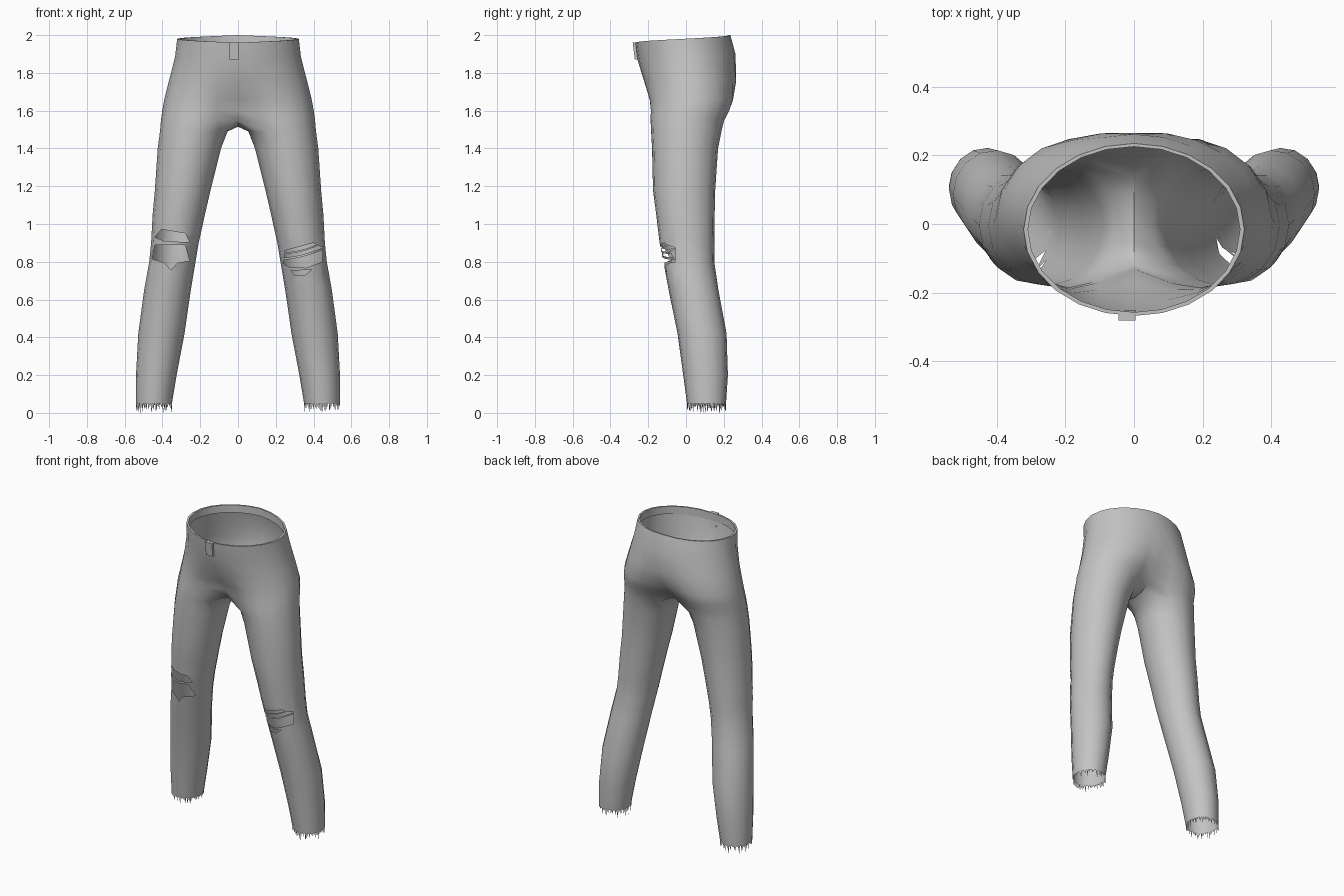
import bpy, bmesh, math, random
from mathutils import Vector

if "Cube" in bpy.data.objects:
    bpy.data.objects.remove(bpy.data.objects["Cube"])

random.seed(4)
K, J = 12, 3            # half-hip segments, points across the crotch
DIP = 50                # degrees the leg ring wraps toward the inside

cloth = bpy.data.materials.new("grey cloth")
cloth.diffuse_color = (0.55, 0.55, 0.55, 1)
cloth.use_nodes = True
cloth.node_tree.nodes["Principled BSDF"].inputs["Base Color"].default_value = cloth.diffuse_color

# hips: z at front, z at back, half width, front y, back y, blend to leg shape
HIPS = [(1.96, 2.0, .322, -.268, .235, 0), (1.87, 1.90, .333, -.257, .262, 0),
        (1.76, 1.76, .365, -.232, .275, .1), (1.66, 1.66, .39, -.208, .265, .45),
        (1.60, 1.60, .401, -.192, .235, .8), (1.55, 1.55, .408, -.188, .203, 1)]
# legs: z, inner x, outer x, front y, back y
LEGS = [(1.49, .055, .413, -.185, .188), (1.40, .09, .425, -.18, .17),
        (1.18, .145, .44, -.175, .155), (1.05, .175, .452, -.158, .152),
        (.90, .208, .46, -.14, .15), (.80, .225, .47, -.12, .15),
        (.65, .25, .497, -.092, .172), (.42, .283, .528, -.045, .215),
        (.20, .325, .54, -.015, .222), (.05, .35, .54, .005, .212)]


def oval(angle, x0, x1, y0, y1):
    return Vector(((x0 + x1) / 2 + (x1 - x0) / 2 * math.sin(angle),
                   (y0 + y1) / 2 - (y1 - y0) / 2 * math.cos(angle)))


def leg_angle(i):
    if i <= K:
        return math.radians(-DIP + (180 + 2 * DIP) * i / K)
    return math.radians(180 + DIP + (180 - 2 * DIP) * (i - K) / (J + 1))


def hip_row(zf, zb, a, yf, yb, w):
    row = []
    for i in range(K + 1):
        p = oval(math.pi * i / K, -a, a, yf, yb).lerp(oval(leg_angle(i), 0, a, yf, yb), w)
        if i in (0, K):
            p.x = 0
        row.append(Vector((p.x, p.y, zf + (zb - zf) * i / K)))
    return row


def leg_row(z, *size):
    return [Vector((*oval(leg_angle(i), *size), z)) for i in range(K + 1 + J)]


def finish(bm, name, angle=50):
    me = bpy.data.meshes.new(name)
    bm.to_mesh(me)
    bm.free()
    ob = bpy.data.objects.new(name, me)
    bpy.context.collection.objects.link(ob)
    me.materials.append(cloth)
    bpy.ops.object.select_all(action='DESELECT')
    bpy.context.view_layer.objects.active = ob
    ob.select_set(True)
    bpy.ops.object.shade_smooth_by_angle(angle=math.radians(angle))
    return ob


# trouser shell, one half per side, welded along the centre
hips = [hip_row(*r) for r in HIPS]
lip = [Vector((p.x * .96, p.y * .96, p.z)) for p in hips[0]]
lip_low = [p - Vector((0, 0, .05)) for p in lip]
hips = [lip_low, lip] + hips
crotch = list(hips[-1])
for j in range(1, J + 1):
    f = j / (J + 1)
    p = crotch[K].lerp(crotch[0], f)
    p.z -= .035 * math.sin(math.pi * f)
    crotch.append(p)
legs = [crotch] + [leg_row(*r) for r in LEGS]

bm = bmesh.new()
for s in (1, -1):
    for rows, closed in ((hips, False), (legs, True)):
        vs = [[bm.verts.new((p.x * s, p.y, p.z)) for p in row] for row in rows]
        n = len(rows[0])
        for up, low in zip(vs, vs[1:]):
            for i in range(n if closed else n - 1):
                k = (i + 1) % n
                quad = (up[i], low[i], low[k], up[k])
                bm.faces.new(quad if s == 1 else quad[::-1])
bmesh.ops.remove_doubles(bm, verts=bm.verts[:], dist=.0005)
bm.normal_update()

# knee rips: convex outlines in x, z cut out of the front of the legs
RIPS = [[(-.44, .93), (-.405, .972), (-.278, .95), (-.257, .903), (-.39, .91)],
        [(-.455, .815), (-.44, .89), (-.28, .888), (-.257, .805), (-.32, .795), (-.39, .795)],
        [(-.39, .796), (-.32, .796), (-.355, .755)],
        [(.24, .79), (.25, .86), (.40, .90), (.447, .875), (.447, .80), (.36, .768), (.27, .772)],
        [(.28, .753), (.39, .758), (.355, .73), (.30, .728)]]


def front_faces(sx, zlo, zhi):
    return [f for f in bm.faces if f.normal.y < -.03 and f.calc_center_median().x * sx > 0
            and min(v.co.z for v in f.verts) < zhi and max(v.co.z for v in f.verts) > zlo]


for rip in RIPS:
    sx = rip[0][0]
    zs = [p[1] for p in rip]
    mx, mz = sum(p[0] for p in rip) / len(rip), sum(zs) / len(rip)
    planes = []
    for (xa, za), (xb, zb) in zip(rip, rip[1:] + rip[:1]):
        no = Vector((zb - za, 0, xa - xb)).normalized()
        co = Vector((xa, 0, za))
        if (Vector((mx, 0, mz)) - co).dot(no) > 0:
            no = -no
        planes.append((co, no))
        fs = front_faces(sx, min(zs), max(zs))
        geom = fs + list({e for f in fs for e in f.edges}) + list({v for f in fs for v in f.verts})
        bmesh.ops.bisect_plane(bm, geom=geom, dist=1e-5, plane_co=co, plane_no=no)
        bm.normal_update()
    hole = [f for f in front_faces(sx, min(zs), max(zs))
            if all((f.calc_center_median() - co).dot(no) < 0 for co, no in planes)]
    bmesh.ops.delete(bm, geom=hole, context='FACES')
finish(bm, "trousers")


# torn threads stretched across one knee
def knee_y(x, z):
    a, b = LEGS[4], LEGS[5]
    t = (a[0] - z) / (a[0] - b[0])
    x0, x1, y0, y1 = [a[i] + (b[i] - a[i]) * t for i in range(1, 5)]
    u = max(-1, min(1, (2 * x - x0 - x1) / (x1 - x0)))
    return (y0 + y1) / 2 - (y1 - y0) / 2 * math.sqrt(1 - u * u)


bm = bmesh.new()
for xa, za, xb, zb, h in ((.243, .815, .447, .868, .012), (.25, .845, .42, .888, .009)):
    prev = None
    for i in range(9):
        t = i / 8
        x, z = xa + (xb - xa) * t, za + (zb - za) * t - .008 * math.sin(t * math.pi)
        pair = [bm.verts.new((x, knee_y(x, z), z + d)) for d in (h / 2, -h / 2)]
        if prev:
            bm.faces.new((prev[0], prev[1], pair[1], pair[0]))
        prev = pair
finish(bm, "knee_threads")

# frayed hem: little spikes hanging off each leg opening
bm = bmesh.new()
hem = legs[-1]
for s in (1, -1):
    for i, a in enumerate(hem):
        b = hem[(i + 1) % len(hem)]
        for j in range(3):
            t = (j + random.uniform(0, .4)) / 3
            p, q = a.lerp(b, t), a.lerp(b, min(1, t + random.uniform(.15, .33)))
            tip = p.lerp(q, random.uniform(-.2, 1.2))
            tip.z -= random.choice((.012, .02, .03, .04, .05))
            tri = [bm.verts.new((v.x * s, v.y, v.z)) for v in (p, tip, q)]
            bm.faces.new(tri if s == 1 else tri[::-1])
finish(bm, "hem_fray")

# fly flap at the front of the waist
bm = bmesh.new()
bmesh.ops.create_cube(bm, size=1)
for v in bm.verts:
    x, y, z = v.co
    v.co = (-.02 + x * .05, (-.272 if z > 0 else -.261) + y * .02, 1.915 + z * .09)
finish(bm, "fly_flap", 30)
